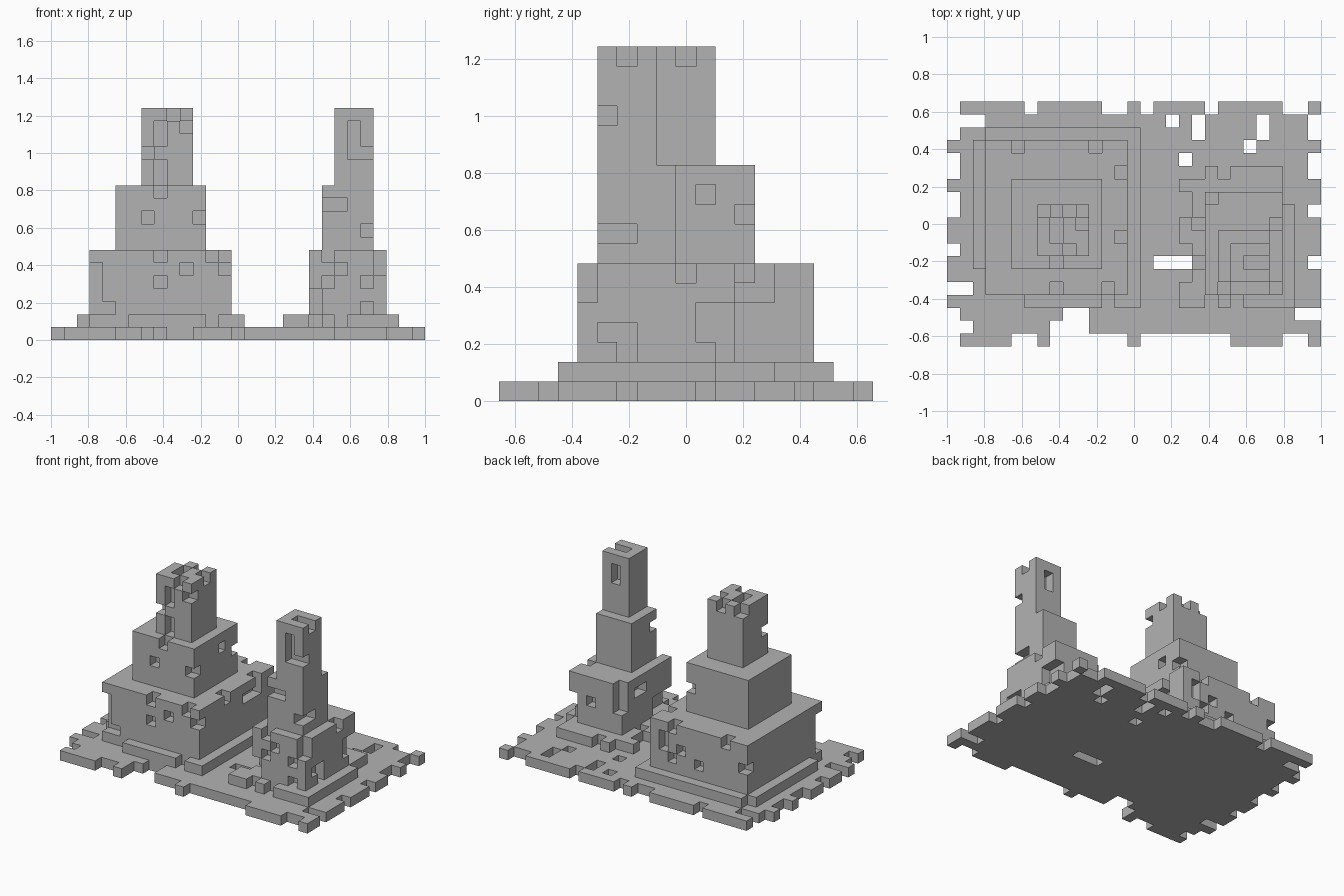
import bpy
import bmesh
from mathutils import Vector

cube = bpy.data.objects.get("Cube")
if cube:
    bpy.data.objects.remove(cube, do_unlink=True)

NX, NY = 29, 19
U = 2 / NX  # edge of one cubic stone

stone = bpy.data.materials.new("grey stone")
stone.use_nodes = True
GREY = (0.45, 0.45, 0.45, 1)
stone.diffuse_color = GREY
stone.node_tree.nodes["Principled BSDF"].inputs["Base Color"].default_value = GREY


def box(cols, rows, layers):
    """Cells of an inclusive block; rows count from the back to the front."""
    def span(v):
        return range(v, v + 1) if isinstance(v, int) else range(v[0], v[1] + 1)
    return {(i, j, k) for i in span(cols) for j in span(rows) for k in span(layers)}


def carve(cells, cuts):
    for cut in cuts:
        cells -= box(*cut)
    return cells


def marks(text):
    return [n for n, c in enumerate(text) if c == "#"]


parts = {}

# Ground slab with ragged edges and a few missing stones
slab = carve(box((1, 27), (1, 17), 0), [
    ((1, 2), 1, 0), (17, 1, 0), (19, (1, 2), 0), (24, (1, 2), 0), (23, 3, 0),
    (18, 4, 0), ((16, 18), 12, 0), (1, 14, 0), (1, 17, 0), ((9, 10), 16, 0),
    ((8, 10), 17, 0), (27, 16, 0)])
slab |= {(i, 0, 0) for i in marks(".#####.#####..#.####.#####..#")}
slab |= {(i, NY - 1, 0) for i in marks(".####..#......#.......####..#")}
slab |= {(0, j, 0) for j in marks("...#..#..##.##.#...")}
slab |= {(NX - 1, j, 0) for j in marks("...#..##.###.###.#.")}
parts["ground_slab"] = slab

# Wide tower: plinth, body, middle tier and crumbling top
parts["wide_tower_plinth"] = carve(box((2, 14), (2, 15), 1), [
    ((2, 5), 15, 1), (12, 15, 1), (2, (13, 14), 1), (2, 2, 1)])
parts["wide_tower_body"] = carve(box((3, 13), (3, 14), (2, 6)), [
    (3, 14, (2, 5)), (4, 14, 2),
    (8, 14, 6), (10, 14, 5), (8, 14, 4), (12, 14, 6), (13, 14, 5),
    (5, 3, 6), (11, 3, 6), (13, 5, 6), (13, 10, 6), (13, (5, 7), 5),
    (12, 3, (4, 5)), (11, 3, 3), (10, 3, 4), (8, 3, 3), (3, 3, 4)])
parts["wide_tower_middle"] = carve(box((5, 11), (6, 12), (7, 11)), [
    (7, 12, 9), (11, 12, 9), (8, 12, 11), (11, 8, 10), (11, 6, 9)])
parts["wide_tower_top"] = carve(box((7, 10), (8, 11), (12, 17)), [
    (8, 11, (15, 16)), (7, 11, 14), (8, 11, (12, 13)), (10, 11, 16),
    (9, 11, 17), (10, 9, 17), (8, (9, 10), 17), (7, 8, 17), (9, 8, 17)])

# Narrow tower: plinth, body, middle tier and hollowed top
parts["narrow_tower_plinth"] = carve(box((18, 26), (5, 15), 1), [
    ((18, 19), 5, 1), (26, (5, 7), 1), (21, 5, 1), (18, (7, 8), 1),
    (19, 9, 1), (18, (11, 13), 1), (19, 12, 1), (20, 15, 1), (22, 15, 1)])
parts["narrow_tower_body"] = carve(box((20, 25), (7, 14), (2, 6)), [
    (20, (12, 14), (2, 3)), (20, (9, 10), 5), (21, 14, 4), (22, 14, 5),
    (24, 14, 4), (24, 14, 2), (25, (12, 13), 3), (25, 12, 2), (25, 14, (5, 6)),
    (25, 7, (2, 4)), (25, 8, (3, 4)), (20, 7, (4, 6)), (23, 7, 4),
    (25, 9, 6), (21, 14, 6)])
parts["narrow_tower_middle"] = carve(box((21, 24), (10, 13), (7, 11)), [
    ((21, 22), 13, 10), (24, (12, 13), 8)])
parts["narrow_tower_top"] = carve(box((22, 24), (11, 13), (12, 17)), [
    (23, 13, (14, 16)), (24, 13, 14), (23, 12, 17), (24, 12, 17),
    (23, 11, (15, 16))])

filled = set().union(*parts.values())
AXES = [Vector(v) for v in ((1, 0, 0), (0, 1, 0), (0, 0, 1))]


def build(name, cells):
    """Make the outer faces of a set of cells into one object."""
    bm = bmesh.new()
    for cell in cells:
        i, j, k = cell
        middle = Vector((i + .5 - NX / 2, NY / 2 - j - .5, k + .5)) * U
        for a in range(3):
            for s in (-1, 1):
                n = AXES[a] * s
                beside = (i + int(n.x), j - int(n.y), k + int(n.z))
                if beside in filled:
                    continue
                p = AXES[(a + 1) % 3] * U / 2
                q = AXES[(a + 2) % 3] * U / 2 * s
                c = middle + n * U / 2
                bm.faces.new([bm.verts.new(c + d)
                              for d in (-p - q, p - q, p + q, q - p)])
    bmesh.ops.remove_doubles(bm, verts=bm.verts, dist=U / 100)
    bmesh.ops.dissolve_limit(bm, angle_limit=.01, verts=bm.verts, edges=bm.edges)
    mesh = bpy.data.meshes.new(name)
    bm.to_mesh(mesh)
    bm.free()
    mesh.materials.append(stone)
    bpy.context.collection.objects.link(bpy.data.objects.new(name, mesh))


for name, cells in parts.items():
    build(name, cells)
